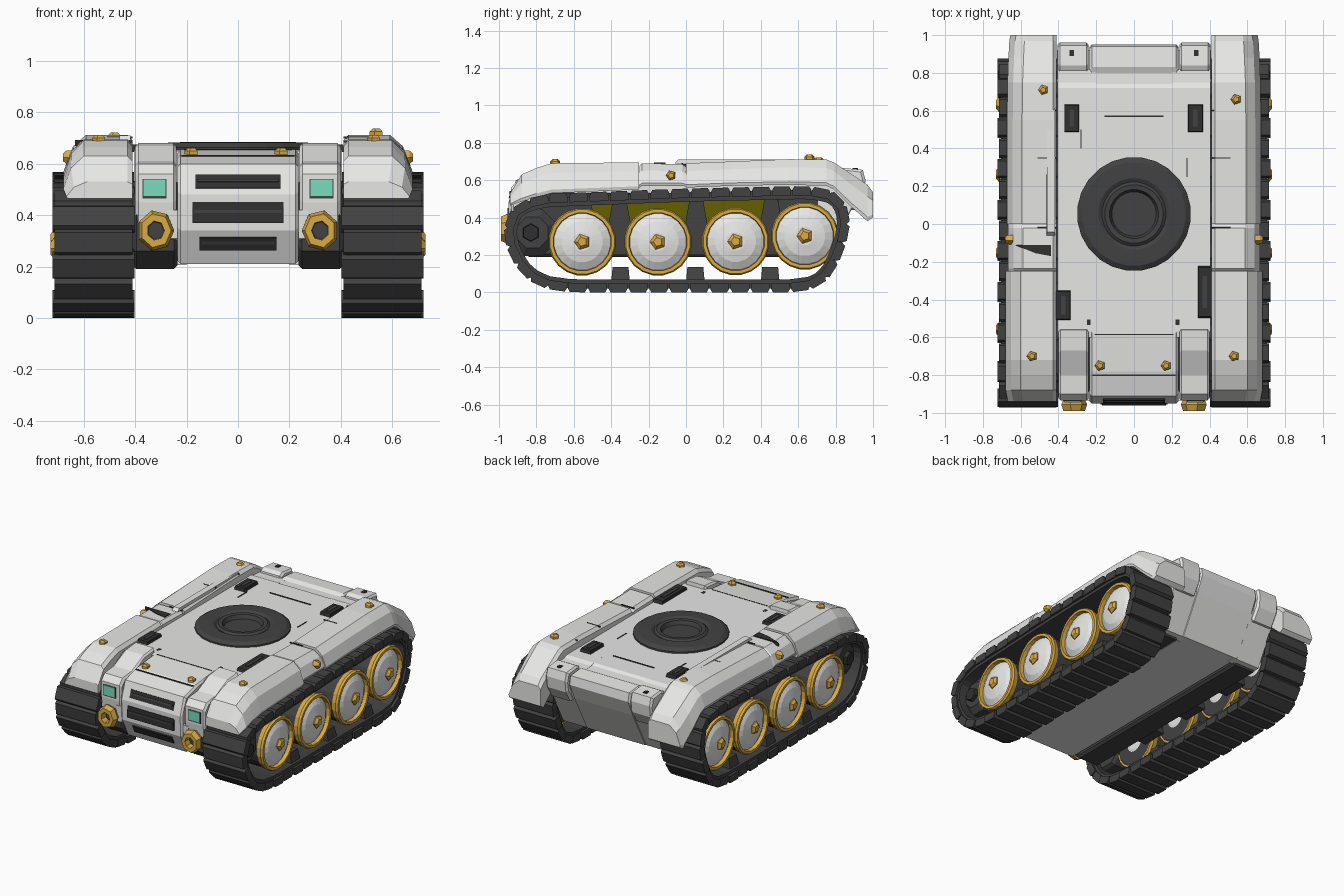
import bpy, bmesh, math
from mathutils import Vector, Matrix


def material(name, r, g, b):
    m = bpy.data.materials.new(name)
    m.diffuse_color = (r, g, b, 1)
    return m


WHITE = material("armour_white", 0.96, 0.96, 0.95)
DARK = material("rubber_grey", 0.054, 0.054, 0.054)
BLACK = material("vent_black", 0.030, 0.030, 0.030)
GOLD = material("gold", 0.70, 0.41, 0.055)
TEAL = material("lamp_teal", 0.19, 0.72, 0.51)
OLIVE = material("olive", 0.125, 0.115, 0.0)


def build(name, verts, faces, mat, mirror=False):
    """Mesh object from points and faces, optionally copied across x = 0."""
    bm = bmesh.new()
    for s in ((1, -1) if mirror else (1,)):
        vs = [bm.verts.new((s * v[0], v[1], v[2])) for v in verts]
        for f in faces:
            bm.faces.new([vs[i] for i in f])
    bmesh.ops.recalc_face_normals(bm, faces=bm.faces[:])
    me = bpy.data.meshes.new(name)
    bm.to_mesh(me)
    bm.free()
    me.materials.append(mat)
    ob = bpy.data.objects.new(name, me)
    bpy.context.collection.objects.link(ob)
    return ob


def loft(name, rings, mat, mirror=False, closed=False):
    """Skin between rings with equal point counts; caps the ends unless closed."""
    n, k = len(rings[0]), len(rings)
    verts = [p for r in rings for p in r]
    faces = []
    for i in range(k if closed else k - 1):
        a, b = i * n, (i + 1) % k * n
        faces += [(a + j, a + (j + 1) % n, b + (j + 1) % n, b + j) for j in range(n)]
    if not closed:
        faces += [tuple(range(n)), tuple(range((k - 1) * n, k * n))]
    return build(name, verts, faces, mat, mirror)


def slab(name, profile, x0, x1, mat, mirror=False, edge=0.0):
    """(y, z) profile extruded along x, with optional narrowing at the ends."""
    cy = sum(p[0] for p in profile) / len(profile)
    cz = sum(p[1] for p in profile) / len(profile)

    def ring(x, e):
        return [(x, y - e * (1 if y > cy else -1), z - e * (1 if z > cz else -1)) for y, z in profile]
    rings = [ring(x0, 0), ring(x1, 0)]
    if edge:
        rings = [ring(x0, edge), ring(x0 + edge, 0), ring(x1 - edge, 0), ring(x1, edge)]
    return loft(name, rings, mat, mirror)


def box(name, c, s, mat, mirror=False, tilt=0, top=1.0):
    """Box at c of size s, tilted about x, top face scaled by `top`."""
    rot = Matrix.Rotation(tilt, 3, 'X')
    rings = []
    for h, k in ((-0.5, 1), (0.5, top)):
        rings.append([Vector(c) + rot @ Vector((a * s[0] * k, b * s[1] * k, h * s[2]))
                      for a, b in ((-.5, -.5), (.5, -.5), (.5, .5), (-.5, .5))])
    return loft(name, rings, mat, mirror)


def lathe(name, c, profile, sides, axis, mat, mirror=False, closed=False, stretch=1.0):
    """(radius, height) profile turned about an axis through c."""
    rings = []
    for r, h in profile:
        ring = []
        for i in range(sides):
            t = 2 * math.pi * (i + 0.5) / sides
            u, v = r * math.cos(t), r * math.sin(t) * stretch
            p = {'x': (h, u, v), 'y': (u, -h, v), 'z': (u, v, h)}[axis]
            ring.append(Vector(c) + Vector(p))
        rings.append(ring)
    return loft(name, rings, mat, mirror, closed)


# central hull with bulging nose and sloped tail
slab("hull_core", [(-0.88, 0.21), (-0.945, 0.34), (-0.95, 0.48), (-0.91, 0.60), (-0.78, 0.635),
                   (-0.58, 0.655), (0.72, 0.652), (0.74, 0.64), (0.80, 0.637), (0.83, 0.65), (0.94, 0.64),
                   (0.95, 0.58), (0.90, 0.47), (0.76, 0.21)], -0.235, 0.235, WHITE, edge=0.012)
slab("hull_shoulder", [(-0.60, 0.50), (-0.60, 0.65), (-0.57, 0.655), (0.72, 0.652), (0.75, 0.64),
                       (0.82, 0.637), (0.82, 0.50)], 0.20, 0.405, WHITE, mirror=True)
slab("tail_side", [(0.70, 0.205), (0.70, 0.55), (0.92, 0.55), (0.895, 0.47), (0.755, 0.21)],
     0.20, 0.408, WHITE, mirror=True)
slab("lower_side", [(-0.84, 0.19), (-0.92, 0.26), (-0.925, 0.40), (-0.80, 0.54), (0.72, 0.54),
                    (0.72, 0.42), (0.72, 0.19)], 0.235, 0.41, DARK, mirror=True, edge=0.015)
slab("rear_block", [(0.79, 0.45), (0.81, 0.65), (0.84, 0.665), (0.945, 0.655), (0.96, 0.60),
                    (0.95, 0.52), (0.90, 0.44)], 0.24, 0.405, WHITE, mirror=True, edge=0.012)
slab("lamp_column", [(-0.925, 0.37), (-0.935, 0.45), (-0.935, 0.56), (-0.90, 0.60), (-0.80, 0.61),
                     (-0.67, 0.67), (-0.56, 0.68), (-0.54, 0.50), (-0.60, 0.40)],
     0.24, 0.40, WHITE, mirror=True, edge=0.012)
slab("column_strip", [(-0.88, 0.29), (-0.93, 0.31), (-0.935, 0.42), (-0.88, 0.42)],
     0.235, 0.275, WHITE, mirror=True)
box("rear_notch", (0.33, 0.905, 0.66), (0.025, 0.03, 0.01), BLACK, True)

# nose grille slots with small hoods
for y, z, w, h, t in ((-0.934, 0.53, 0.33, 0.055, -0.32), (-0.949, 0.41, 0.355, 0.08, -0.04),
                      (-0.922, 0.29, 0.30, 0.055, 0.46)):
    box("grille_slot", (0, y, z), (w, 0.012, h), BLACK, tilt=t)
    box("grille_bar", (0, y - 0.005, z + 0.004), (w * 0.95, 0.012, 0.012), DARK, tilt=t)
box("nose_seam", (0, -0.80, 0.632), (0.44, 0.008, 0.006), BLACK)

# lamps and gold exhaust rings
box("lamp_frame", (0.325, -0.934, 0.503), (0.094, 0.012, 0.076), DARK, True)
box("lamp_glass", (0.325, -0.939, 0.507), (0.084, 0.012, 0.066), TEAL, True)
lathe("exhaust_ring", (0.32, -0.93, 0.34), [(0.045, -0.02), (0.06, 0), (0.072, 0.025), (0.06, 0.06),
      (0.034, 0.06), (0.03, 0.0)], 7, 'y', GOLD, True, True, 1.12)
lathe("exhaust_core", (0.32, -0.92, 0.34), [(0.04, -0.02), (0.035, 0.025)], 7, 'y', DARK, True)

# turret ring, dished in the middle
lathe("turret_ring", (0, 0.053, 0), [(0.302, 0.63), (0.302, 0.664), (0.275, 0.682), (0.19, 0.685),
      (0.17, 0.674), (0.155, 0.685), (0.13, 0.683), (0.118, 0.656)], 24, 'z', DARK)

# deck vents, seams and bolts
for x, y, w, l in ((-0.33, 0.56, 0.08, 0.15), (0.325, 0.56, 0.08, 0.15),
                   (-0.375, -0.43, 0.08, 0.16), (0.375, -0.36, 0.075, 0.28)):
    box("deck_vent", (x, y, 0.66), (w, l, 0.03), BLACK, top=0.92)
    box("vent_bar", (x, y, 0.675), (w * 0.3, l * 0.6, 0.008), DARK)
for x, y, w, l in ((0, 0.57, 0.31, 0.008), (-0.24, -0.52, 0.02, 0.03), (0.23, -0.52, 0.02, 0.03),
                   (-0.28, 0.45, 0.006, 0.10), (0.28, 0.30, 0.006, 0.10), (0, -0.585, 0.42, 0.006)):
    box("deck_seam", (x, y, 0.653), (w, l, 0.007), BLACK)
for x, y, z in ((-0.18, -0.75, 0.64), (0.17, -0.75, 0.64), (-0.54, -0.70, 0.69), (0.53, -0.70, 0.69),
                (-0.48, 0.71, 0.70), (0.54, 0.66, 0.715)):
    lathe("gold_bolt", (x, y, z), [(0.029, -0.02), (0.028, 0.01), (0.015, 0.022)], 5, 'z', GOLD)
lathe("side_bolt", (0.66, -0.08, 0.625), [(0.028, -0.02), (0.027, 0.008), (0.015, 0.022)], 5, 'x', GOLD, True)


# fenders lofted from stations of (y, top z, bottom z, side inset)
def fender(name, stations):
    rings = []
    for y, t, b, inset in stations:
        d = t - b
        xs = ((0.41, 0), (0.41, 0.85), (0.43, 1), (0.60, 1), (0.65, 0.68), (0.68, 0.12), (0.675, 0))
        rings.append([(x - (inset if x > 0.5 else 0), y, b + d * f) for x, f in xs])
    loft(name, rings, WHITE, True)


fender("front_fender", [(-0.94, 0.53, 0.465, 0.012), (-0.88, 0.63, 0.485, 0), (-0.80, 0.665, 0.51, 0),
                        (-0.72, 0.69, 0.53, 0), (-0.25, 0.695, 0.55, 0)])
fender("middle_fender", [(-0.25, 0.675, 0.56, 0.012), (-0.235, 0.69, 0.57, 0.012),
                         (-0.02, 0.685, 0.57, 0.012), (0.0, 0.67, 0.565, 0.012)])
fender("rear_fender", [(0.0, 0.69, 0.56, 0.008), (0.25, 0.70, 0.57, 0.008), (0.55, 0.712, 0.575, 0.008),
                       (0.75, 0.71, 0.57, 0.01), (0.79, 0.695, 0.55, 0.012), (0.88, 0.635, 0.46, 0.015),
                       (0.97, 0.575, 0.38, 0.02), (1.0, 0.535, 0.40, 0.025)])
loft("left_scoop", [[(-0.44, -0.17, z), (-0.52, -0.155, z), (-0.635, -0.11, z), (-0.44, -0.11, z)]
                    for z in (0.67, 0.693)], BLACK)
box("left_tray", (-0.44, 0.28, 0.70), (0.045, 0.68, 0.02), WHITE, top=0.95)
for y in (-0.02, 0.35, 0.60):
    box("fender_seam", (0.46, y, 0.702 if y > 0 else 0.687), (0.10, 0.006, 0.008), BLACK, True)

# track path: control points on the outer surface, corners cut once
path = [(-0.70, 0.0), (-0.87, 0.07), (-0.965, 0.23), (-0.98, 0.36), (-0.92, 0.475), (-0.78, 0.525),
        (0.0, 0.555), (0.68, 0.57), (0.82, 0.535), (0.885, 0.42), (0.86, 0.25), (0.77, 0.06), (0.64, 0.0)]
path = [Vector(p) for p in path]
outer = []
for a, b in zip(path, path[1:] + path[:1]):
    f = 0.25 if (b - a).length < 0.5 else 0.06
    outer += [a.lerp(b, f), a.lerp(b, 1 - f)]
segs = list(zip(outer, outer[1:] + outer[:1]))
total = sum((b - a).length for a, b in segs)


def at(d):
    """Point on the track path at distance d."""
    d %= total
    for a, b in segs:
        if d <= (b - a).length:
            return a.lerp(b, d / (b - a).length)
        d -= (b - a).length
    return outer[0]


# continuous belt plus separate treads
count = 40
step = total / count
belt = []
for i in range(count * 2):
    p, t = at(i * step / 2), at(i * step / 2 + 0.02) - at(i * step / 2 - 0.02)
    n = Vector((-t.y, t.x)).normalized()          # points out of the loop
    n = n if n.dot(p - Vector((-0.03, 0.28))) > 0 else -n
    q, r = p - n * 0.02, p - n * 0.07
    belt.append([(0.42, q.x, q.y), (0.705, q.x, q.y), (0.705, r.x, r.y), (0.42, r.x, r.y)])
loft("track_belt", belt, DARK, True, True)
for i in range(count):
    a, b = at((i + 0.04) * step), at((i + 0.96) * step)
    n = Vector((a.y - b.y, b.x - a.x)).normalized()
    n = n if n.dot(a - Vector((-0.03, 0.28))) > 0 else -n
    m, wide = (b - a) * 0.10, 0.007 * (i % 2)
    o = [a + m, b - m, b - n * 0.018, b - n * 0.05, a - n * 0.05, a - n * 0.018]
    slab("track_tread", [(p.x, p.y) for p in o], 0.403 + wide, 0.722 - wide, DARK, True)
for y in (-0.35, 0.05, 0.45):
    box("guide_horn", (0.57, y, 0.095), (0.24, 0.10, 0.08), DARK, True, top=0.85)

# road wheels: tyre, gold rim, recessed white dome and hub
for y, z in ((-0.555, 0.27), (-0.15, 0.27), (0.265, 0.272), (0.635, 0.302)):
    lathe("wheel_tyre", (0, y, z), [(0.15, 0.47), (0.170, 0.48), (0.170, 0.66)], 20, 'x', DARK, True)
    for x, s in ((0.685, 1), (0.49, -1)):
        lathe("wheel_rim", (x, y, z), [(0.176, -0.03 * s), (0.181, 0), (0.174, 0.014 * s), (0.156, 0.014 * s),
              (0.15, -0.03 * s)], 20, 'x', GOLD, True, True)
        lathe("wheel_dome", (x, y, z), [(0.154, -0.03 * s), (0.153, -0.012 * s), (0.11, 0.012 * s),
              (0.05, 0.024 * s)], 20, 'x', WHITE, True)
    lathe("wheel_hub", (0, y, z), [(0.045, 0.68), (0.043, 0.715), (0.025, 0.73)], 5, 'x', GOLD, True)

# front sprocket, side struts and olive inner panels
lathe("sprocket", (0, -0.82, 0.32), [(0.12, 0.46), (0.135, 0.48), (0.135, 0.62), (0.09, 0.65)], 8, 'x', DARK, True)
lathe("sprocket_hub", (0, -0.83, 0.32), [(0.05, 0.64), (0.045, 0.675)], 6, 'x', BLACK, True)
slab("olive_panel", [(-0.52, 0.50), (0.50, 0.50), (0.45, 0.37), (-0.48, 0.37)], 0.40, 0.44, OLIVE, True)
for y in (-0.355, 0.055, 0.455):
    slab("suspension_strut", [(y - 0.035, 0.50), (y + 0.035, 0.50), (y + 0.09, 0.20), (y - 0.09, 0.20)],
         0.40, 0.47, DARK, True)
